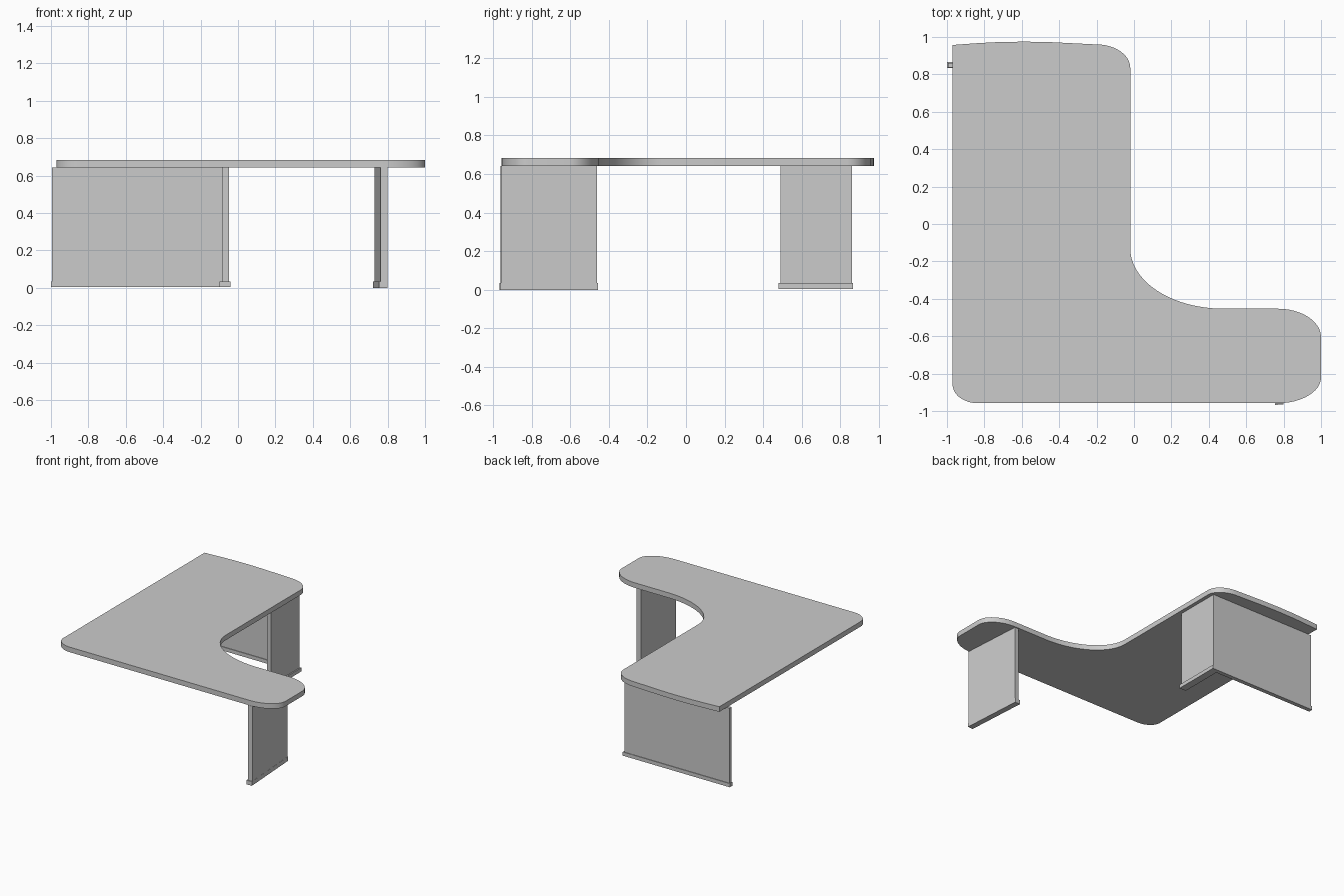
import bpy, bmesh, math

if "Cube" in bpy.data.objects:
    bpy.data.objects.remove(bpy.data.objects["Cube"])


def prism(name, outline, z0, z1):
    """Extrude a flat outline between two heights."""
    bm = bmesh.new()
    face = bm.faces.new([bm.verts.new((x, y, z0)) for x, y in outline])
    ext = bmesh.ops.extrude_face_region(bm, geom=[face])
    top = [v for v in ext["geom"] if isinstance(v, bmesh.types.BMVert)]
    bmesh.ops.translate(bm, verts=top, vec=(0, 0, z1 - z0))
    bmesh.ops.recalc_face_normals(bm, faces=bm.faces)
    mesh = bpy.data.meshes.new(name)
    bm.to_mesh(mesh)
    bm.free()
    obj = bpy.data.objects.new(name, mesh)
    bpy.context.collection.objects.link(obj)
    return obj


def panel(name, a, b, width, z0, z1):
    """Upright slab whose centre line runs from a to b."""
    dx, dy = b[0] - a[0], b[1] - a[1]
    k = width / 2 / math.hypot(dx, dy)
    nx, ny = -dy * k, dx * k
    return prism(name, [(a[0] + nx, a[1] + ny), (a[0] - nx, a[1] - ny),
                        (b[0] - nx, b[1] - ny), (b[0] + nx, b[1] + ny)], z0, z1)


def arc(cx, cy, rx, ry, start, end, steps=12):
    """Points along part of an ellipse, angles in degrees."""
    angles = [math.radians(start + (end - start) * i / steps) for i in range(steps + 1)]
    return [(cx + rx * math.cos(t), cy + ry * math.sin(t)) for t in angles]


# Desktop: L-shaped slab with rounded corners and a bowed back edge
outline = [(-0.97, 0.957), (-0.85, 0.966), (-0.72, 0.973), (-0.58, 0.975),
           (-0.44, 0.972), (-0.32, 0.966)]
outline += arc(-0.2, 0.835, 0.18, 0.125, 90, 0)        # back right corner
outline += arc(0.48, -0.13, 0.5, 0.323, 180, 270, 20)  # inner sweep
outline += arc(0.77, -0.605, 0.23, 0.152, 90, 0)       # return, back corner
outline += arc(0.77, -0.82, 0.23, 0.138, 0, -90)       # return, front corner
outline += arc(-0.835, -0.858, 0.135, 0.1, 270, 180)   # front left corner
desktop = prism("desktop", outline, 0.643, 0.684)
bpy.context.view_layer.objects.active = desktop
desktop.select_set(True)
bpy.ops.object.shade_smooth_by_angle(angle=math.radians(30))

# Back support: long modesty panel and short end panel forming an L
panel("back_panel", (-0.995, 0.85), (-0.05, 0.85), 0.024, 0.03, 0.643)
panel("back_panel_foot", (-1.0, 0.85), (-0.04, 0.85), 0.034, 0.004, 0.034)
panel("end_panel", (-0.066, 0.49), (-0.066, 0.861), 0.034, 0.03, 0.643)
panel("end_panel_foot", (-0.069, 0.48), (-0.069, 0.867), 0.06, 0.004, 0.034)

# Right support: slightly turned leg panel on its foot
panel("right_leg", (0.781, -0.96), (0.749, -0.462), 0.037, 0.03, 0.643)
panel("right_leg_foot", (0.777, -0.966), (0.745, -0.458), 0.047, 0.0, 0.034)
